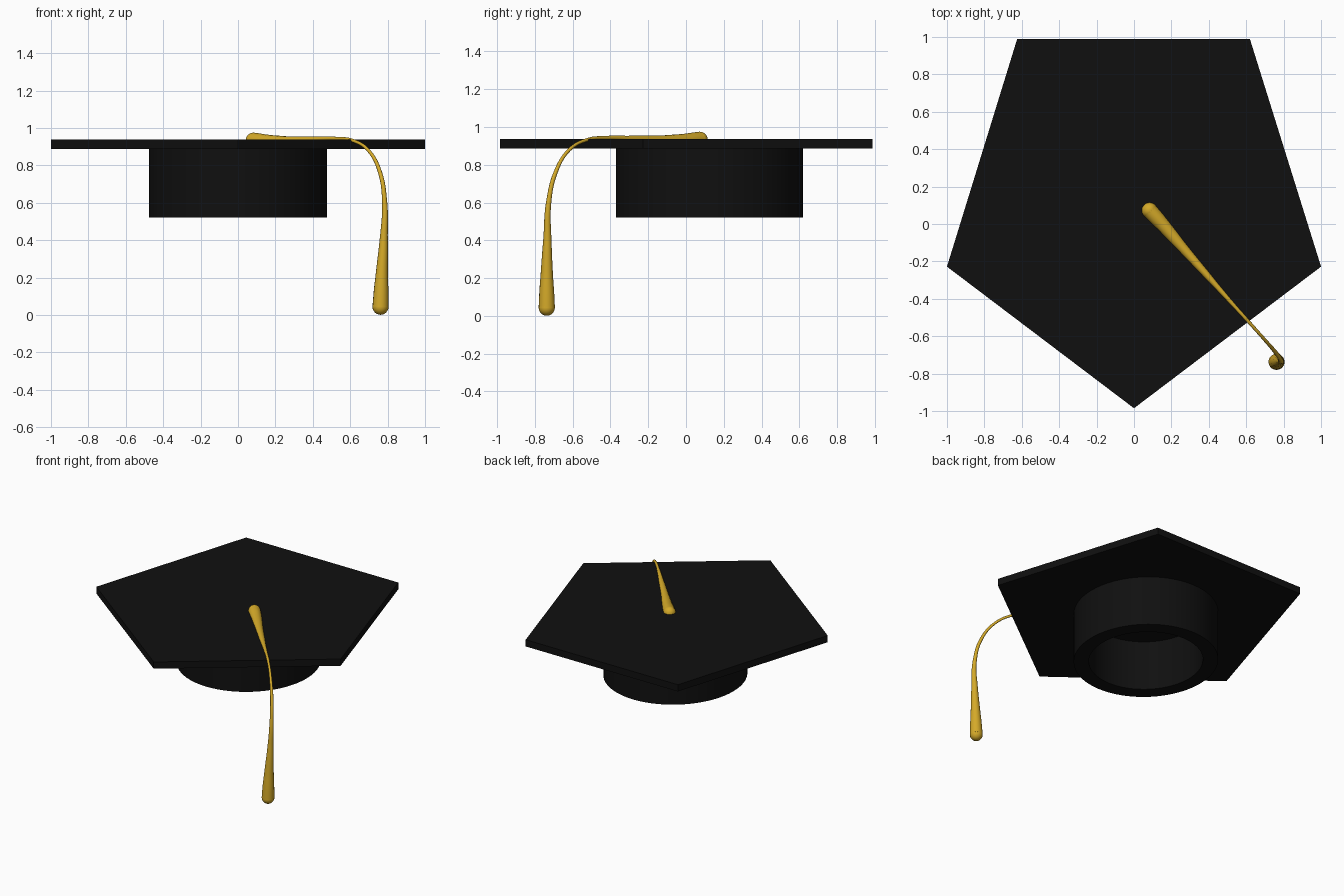
import bpy, bmesh, math
from mathutils import Vector

if "Cube" in bpy.data.objects:
    bpy.data.objects.remove(bpy.data.objects["Cube"])


def material(name, rgb):
    m = bpy.data.materials.new(name)
    m.diffuse_color = (*rgb, 1)
    m.use_nodes = True
    m.node_tree.nodes["Principled BSDF"].inputs["Base Color"].default_value = m.diffuse_color
    return m


black = material("black cloth", (0.005, 0.005, 0.005))
gold = material("gold thread", (0.66, 0.40, 0.022))


def mesh_object(name, bm, mat):
    bmesh.ops.recalc_face_normals(bm, faces=bm.faces)
    me = bpy.data.meshes.new(name)
    bm.to_mesh(me)
    bm.free()
    ob = bpy.data.objects.new(name, me)
    bpy.context.collection.objects.link(ob)
    me.materials.append(mat)
    return ob


def smooth(ob):
    bpy.ops.object.select_all(action='DESELECT')
    ob.select_set(True)
    bpy.context.view_layer.objects.active = ob
    bpy.ops.object.shade_smooth_by_angle(angle=math.radians(40))


# Five-sided board
bm = bmesh.new()
outline = [(-0.625, 0.988), (-1, -0.228), (0, -0.985), (1, -0.228), (0.62, 0.988)]
face = bm.faces.new([bm.verts.new((x, y, 0.887)) for x, y in outline])
ext = bmesh.ops.extrude_face_region(bm, geom=[face])
bmesh.ops.translate(bm, vec=(0, 0, 0.05),
                    verts=[v for v in ext["geom"] if isinstance(v, bmesh.types.BMVert)])
# keep the underside closed
if not face.is_valid:
    bmesh.ops.holes_fill(bm, edges=bm.edges)
mesh_object("board", bm, black)

# Hollow skull cap: a closed wall profile revolved, slightly longer front to back
N = 64
bm = bmesh.new()
profile = [(1, 0.52), (1, 0.89), (0.79, 0.89), (0.79, 0.52)]
rings = []
for i in range(N):
    a = 2 * math.pi * i / N
    rings.append([bm.verts.new((0.477 * r * math.cos(a), 0.124 + 0.495 * r * math.sin(a), z))
                  for r, z in profile])
for i in range(N):
    p, q = rings[i], rings[(i + 1) % N]
    for j in range(4):
        k = (j + 1) % 4
        bm.faces.new((p[j], q[j], q[k], p[k]))
smooth(mesh_object("skull_cap", bm, black))

# Tassel: tapered cord lying on the board and hanging over its edge (x, y, z, radius)
path = [(0.083, 0.073, 0.933, 0.042), (0.15, 0.0, 0.927, 0.038), (0.25, -0.115, 0.927, 0.029),
        (0.40, -0.285, 0.936, 0.018), (0.52, -0.42, 0.942, 0.011), (0.615, -0.525, 0.932, 0.009),
        (0.70, -0.62, 0.877, 0.009), (0.76, -0.69, 0.76, 0.011), (0.784, -0.727, 0.60, 0.014),
        (0.779, -0.734, 0.40, 0.022), (0.768, -0.737, 0.20, 0.034), (0.762, -0.737, 0.044, 0.043)]
cu = bpy.data.curves.new("tassel", 'CURVE')
cu.dimensions = '3D'
cu.bevel_depth = 1.0
cu.bevel_resolution = 6
cu.resolution_u = 8
cu.use_fill_caps = True
sp = cu.splines.new('BEZIER')
sp.radius_interpolation = 'CARDINAL'
sp.bezier_points.add(len(path) - 1)
for bp, (x, y, z, r) in zip(sp.bezier_points, path):
    bp.co = (x, y, z)
    bp.radius = r
    bp.handle_left_type = bp.handle_right_type = 'AUTO'
cu.materials.append(gold)
tassel = bpy.data.objects.new("tassel", cu)
bpy.context.collection.objects.link(tassel)
bpy.ops.object.select_all(action='DESELECT')
tassel.select_set(True)
bpy.context.view_layer.objects.active = tassel
bpy.ops.object.convert(target='MESH')
smooth(bpy.context.view_layer.objects.active)

# Rounded tassel ends
for name, (x, y, z, r) in (("tassel_button", path[0]), ("tassel_tip", path[-1])):
    bm = bmesh.new()
    bmesh.ops.create_uvsphere(bm, u_segments=20, v_segments=12, radius=r)
    bmesh.ops.translate(bm, vec=Vector((x, y, z)), verts=bm.verts)
    smooth(mesh_object(name, bm, gold))
